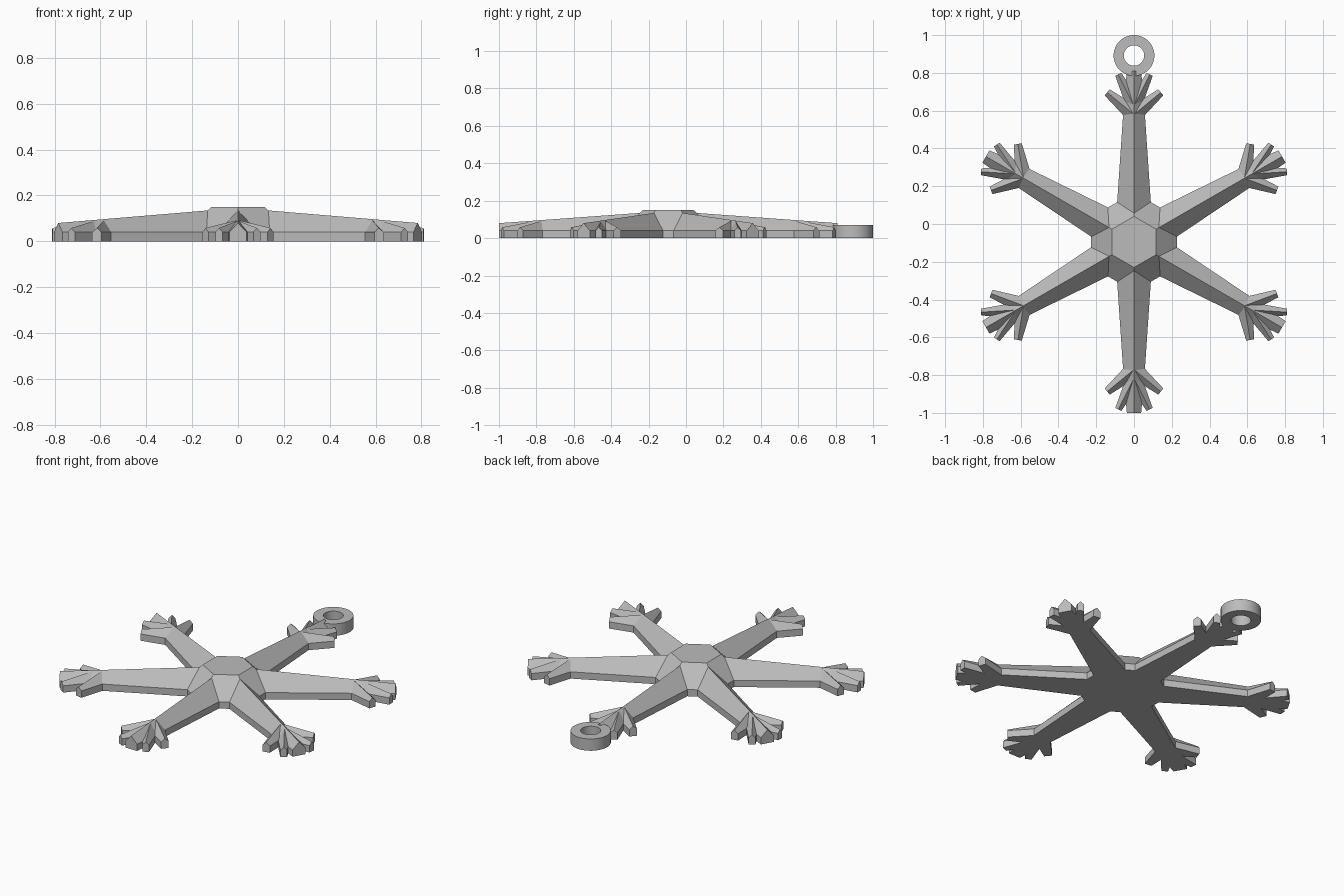
import bpy, bmesh
from math import pi, sin, cos
from mathutils import Vector, Matrix

cube = bpy.data.objects.get("Cube")
if cube:
    bpy.data.objects.remove(cube, do_unlink=True)

CENTRE = Vector((0, -0.095, 0))
WALL = 0.04          # height of the vertical sides

grey = bpy.data.materials.new("plain_grey")
grey.use_nodes = True
colour = (0.5, 0.5, 0.5, 1)
grey.diffuse_color = colour
grey.node_tree.nodes["Principled BSDF"].inputs["Base Color"].default_value = colour


def finish(name, bm):
    bmesh.ops.recalc_face_normals(bm, faces=bm.faces)
    mesh = bpy.data.meshes.new(name)
    bm.to_mesh(mesh)
    bm.free()
    mesh.materials.append(grey)
    obj = bpy.data.objects.new(name, mesh)
    bpy.context.collection.objects.link(obj)
    return obj


def bridge(bm, a, b):
    for i in range(len(a)):
        j = (i + 1) % len(a)
        bm.faces.new((a[i], a[j], b[j], b[i]))


def roofed_bar(bm, start, end, widths, ridges):
    """Tapered bar with upright sides and a pitched roof."""
    start, end = Vector((*start, 0)), Vector((*end, 0))
    along = (end - start).normalized()
    side = Vector((along.y, -along.x, 0))
    loops = []
    for p, w, ridge in zip((start, end), widths, ridges):
        section = ((-w, 0), (w, 0), (w, WALL), (0, ridge), (-w, WALL))
        loops.append([bm.verts.new(p + side * s + Vector((0, 0, z))) for s, z in section])
    bridge(bm, *loops)
    bm.faces.new(loops[0])
    bm.faces.new(loops[1])


# Six arms, each with two mirrored pairs of branches and a blunt tip
for k in range(6):
    bm = bmesh.new()
    roofed_bar(bm, (0, 0.05), (0, 0.67), (0.1, 0.058), (0.142, 0.097))
    roofed_bar(bm, (0, 0.67), (0, 0.905), (0.058, 0.038), (0.097, 0.08))
    for m in (-1, 1):
        roofed_bar(bm, (0, 0.675), (m * 0.142, 0.792), (0.045, 0.021), (0.093, 0.058))
        roofed_bar(bm, (0, 0.72), (m * 0.083, 0.887), (0.04, 0.018), (0.09, 0.058))
    bm.transform(Matrix.Translation(CENTRE) @ Matrix.Rotation(k * pi / 3, 4, 'Z'))
    finish(f"arm_{k + 1}", bm)

# Hexagonal hub with a sloped crown
bm = bmesh.new()
loops = []
for radius, z in ((0.262, 0), (0.262, WALL), (0.135, 0.15)):
    loops.append([bm.verts.new(CENTRE + Vector((radius * sin(k * pi / 3),
                                                radius * cos(k * pi / 3), z)))
                  for k in range(6)])
bridge(bm, loops[0], loops[1])
bridge(bm, loops[1], loops[2])
bm.faces.new(loops[0])
bm.faces.new(loops[2])
finish("hub", bm)

# Hanging ring at the rear
bm = bmesh.new()
loops = []
for radius, z in ((0.108, 0), (0.108, 0.07), (0.054, 0.07), (0.054, 0)):
    loops.append([bm.verts.new((radius * cos(k * pi / 32), 0.892 + radius * sin(k * pi / 32), z))
                  for k in range(64)])
for i in range(4):
    bridge(bm, loops[i], loops[(i + 1) % 4])
ring = finish("hanging_ring", bm)
bpy.ops.object.select_all(action='DESELECT')
ring.select_set(True)
bpy.context.view_layer.objects.active = ring
bpy.ops.object.shade_smooth_by_angle(angle=pi / 6)
